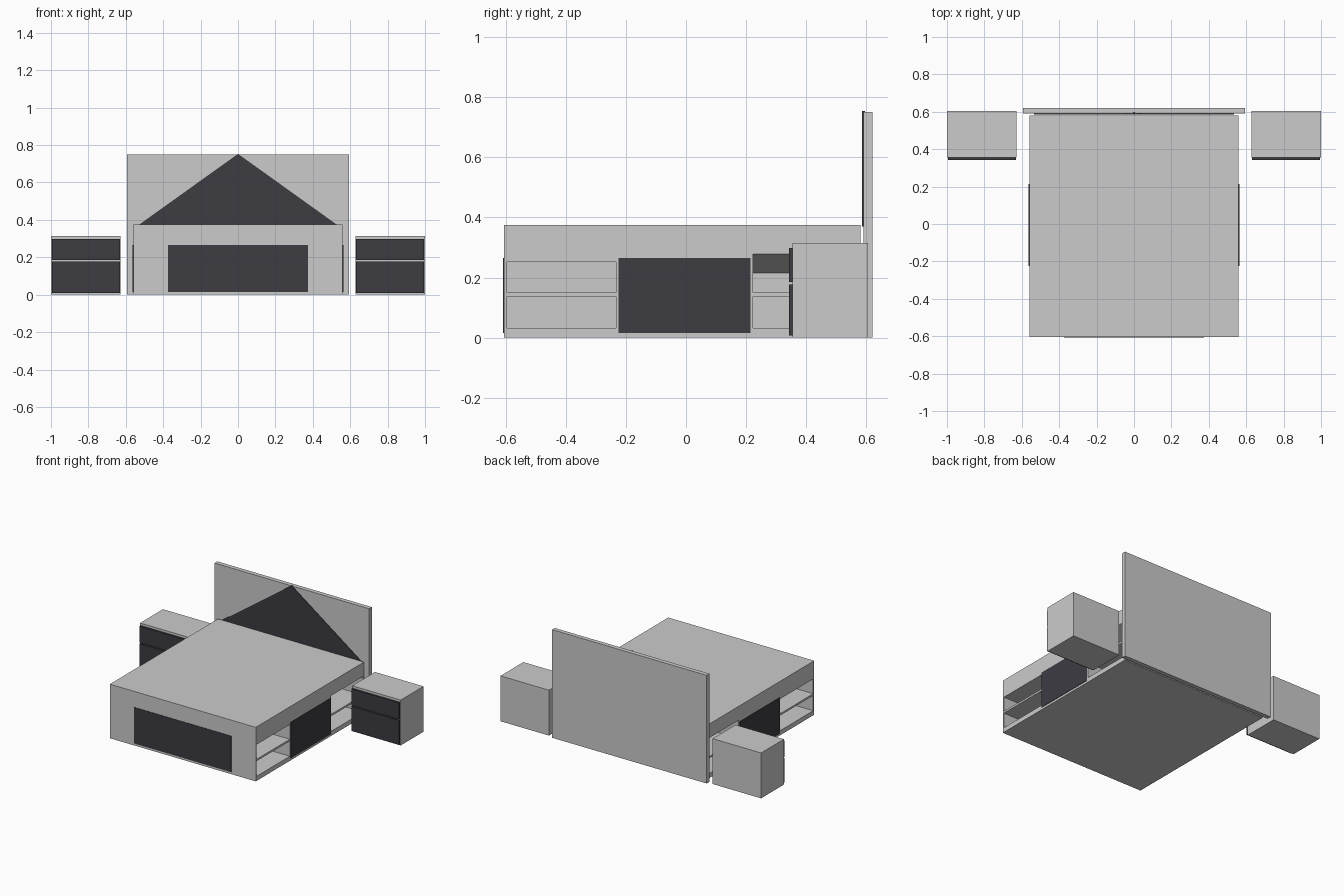
import bpy, bmesh

if "Cube" in bpy.data.objects:
    bpy.data.objects.remove(bpy.data.objects["Cube"])

dark = bpy.data.materials.new("dark_panel")
dark.diffuse_color = (0.045, 0.045, 0.055, 1)
dark.use_nodes = True
dark.node_tree.nodes["Principled BSDF"].inputs["Base Color"].default_value = dark.diffuse_color


def add_box(bm, x, y, z):
    verts = bmesh.ops.create_cube(bm, size=1)["verts"]
    for v in verts:
        v.co = [r[0] if c < 0 else r[1] for c, r in zip(v.co, (x, y, z))]
    return verts


def finish(name, bm, mat=None):
    bmesh.ops.recalc_face_normals(bm, faces=bm.faces)
    mesh = bpy.data.meshes.new(name)
    bm.to_mesh(mesh)
    bm.free()
    ob = bpy.data.objects.new(name, mesh)
    bpy.context.collection.objects.link(ob)
    if mat:
        mesh.materials.append(mat)
    return ob


def box(name, x, y, z, mat=None):
    bm = bmesh.new()
    add_box(bm, x, y, z)
    return finish(name, bm, mat)


def mirrored(s, a, b):
    return tuple(sorted((s * a, s * b)))


# Bed block with open cubbies cut into both sides
bed = box("bed_base", (-0.56, 0.56), (-0.605, 0.58), (0, 0.375))
bm = bmesh.new()
for s in (-1, 1):
    for y in ((-0.595, -0.232), (0.222, 0.57)):
        add_box(bm, mirrored(s, 0.36, 0.565), y, (0.032, 0.137))
        verts = add_box(bm, mirrored(s, 0.36, 0.565), y, (0.15, 0.252))
        if y[0] > 0:  # rear upper cubby has a sloping ceiling
            for v in verts:
                if v.co.z > 0.2:
                    v.co.z = 0.28 if abs(v.co.x) > 0.5 else 0.215
cutter = finish("cubby_cutter", bm)
cutter.hide_render = True
mod = bed.modifiers.new("cubbies", "BOOLEAN")
mod.operation = "DIFFERENCE"
mod.solver = "EXACT"
mod.object = cutter
bpy.context.view_layer.objects.active = bed
bpy.ops.object.modifier_apply(modifier=mod.name)
bpy.data.objects.remove(cutter)

# Dark panels on the foot and sides of the bed
box("foot_panel", (-0.373, 0.373), (-0.608, -0.60), (0.015, 0.265), dark)
for s, side in ((-1, "left"), (1, "right")):
    box(side + "_panel", mirrored(s, 0.555, 0.563), (-0.225, 0.214), (0.015, 0.265), dark)

# Headboard with triangular inlay
box("headboard", (-0.593, 0.593), (0.59, 0.62), (0, 0.75))
bm = bmesh.new()
face = bm.faces.new([bm.verts.new(p) for p in
                     ((-0.535, 0.586, 0.37), (0.535, 0.586, 0.37), (0, 0.586, 0.753))])
ext = bmesh.ops.extrude_face_region(bm, geom=[face])["geom"]
for v in ext:
    if isinstance(v, bmesh.types.BMVert):
        v.co.y = 0.595
finish("headboard_triangle", bm, dark)

# Nightstands with two drawers each
for s, side in ((-1, "left"), (1, "right")):
    box(side + "_nightstand", mirrored(s, 0.628, 1.0), (0.355, 0.605), (0, 0.315))
    for name, z in (("lower", (0.008, 0.177)), ("upper", (0.185, 0.299))):
        box(f"{side}_{name}_drawer", mirrored(s, 0.63, 0.995), (0.342, 0.356), z, dark)
